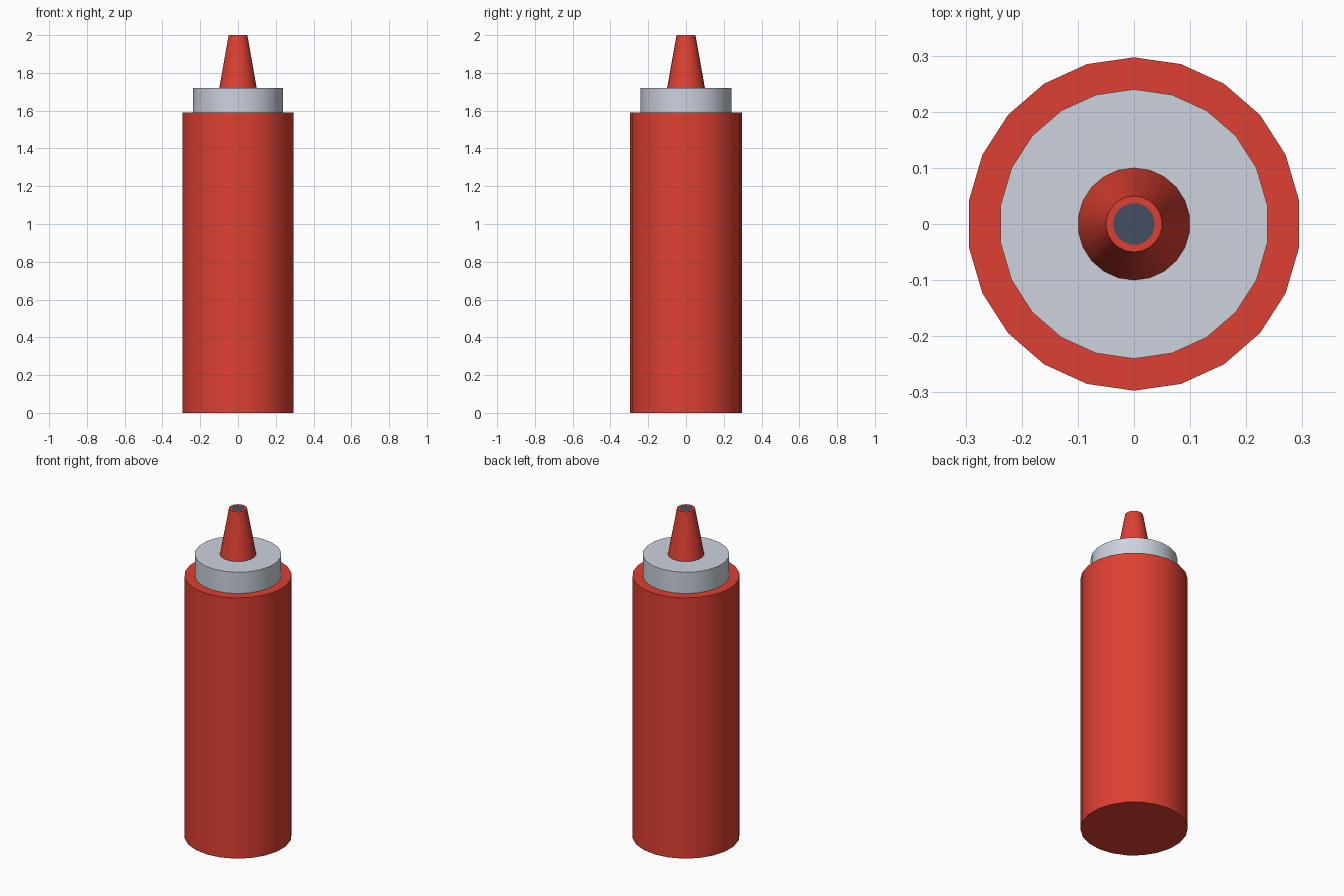
import bpy, bmesh, math

if "Cube" in bpy.data.objects:
    bpy.data.objects.remove(bpy.data.objects["Cube"])

SIDES = 22


def material(name, rgb):
    # sRGB 0-255 to linear
    lin = [((c / 255 + 0.055) / 1.055) ** 2.4 for c in rgb]
    m = bpy.data.materials.new(name)
    m.diffuse_color = (*lin, 1)
    m.use_nodes = True
    m.node_tree.nodes["Principled BSDF"].inputs["Base Color"].default_value = m.diffuse_color
    return m


red = material("red plastic", (222, 64, 50))
grey = material("light grey plastic", (204, 210, 222))
dark = material("dark opening", (66, 78, 98))


def frustum(name, r_low, r_high, z_low, z_high, mats, opening=None):
    """Closed tapered cylinder; an optional opening is inset in its top face."""
    bm = bmesh.new()
    rings = []
    for r, z in ((r_low, z_low), (r_high, z_high)):
        rings.append([bm.verts.new((r * math.sin(2 * math.pi * i / SIDES),
                                    r * math.cos(2 * math.pi * i / SIDES), z))
                      for i in range(SIDES)])
    low, high = rings
    for i in range(SIDES):
        j = (i + 1) % SIDES
        bm.faces.new((low[i], high[i], high[j], low[j]))
    bm.faces.new(low)
    top = bm.faces.new(high[::-1])
    bmesh.ops.recalc_face_normals(bm, faces=bm.faces[:])
    if opening:
        bmesh.ops.inset_region(bm, faces=[top],
                               thickness=(r_high - opening) * math.cos(math.pi / SIDES))
        top.material_index = 1
    mesh = bpy.data.meshes.new(name)
    bm.to_mesh(mesh)
    bm.free()
    for m in mats:
        mesh.materials.append(m)
    obj = bpy.data.objects.new(name, mesh)
    bpy.context.collection.objects.link(obj)
    bpy.ops.object.select_all(action='DESELECT')
    obj.select_set(True)
    bpy.context.view_layer.objects.active = obj
    bpy.ops.object.shade_smooth_by_angle(angle=math.radians(35))
    return obj


# Bottle body, screw collar and tapered nozzle with its dark opening
frustum("bottle_body", 0.297, 0.297, 0, 1.59, [red])
frustum("collar", 0.24, 0.24, 1.59, 1.72, [grey])
frustum("nozzle", 0.10, 0.05, 1.72, 2.0, [red, dark], opening=0.037)
